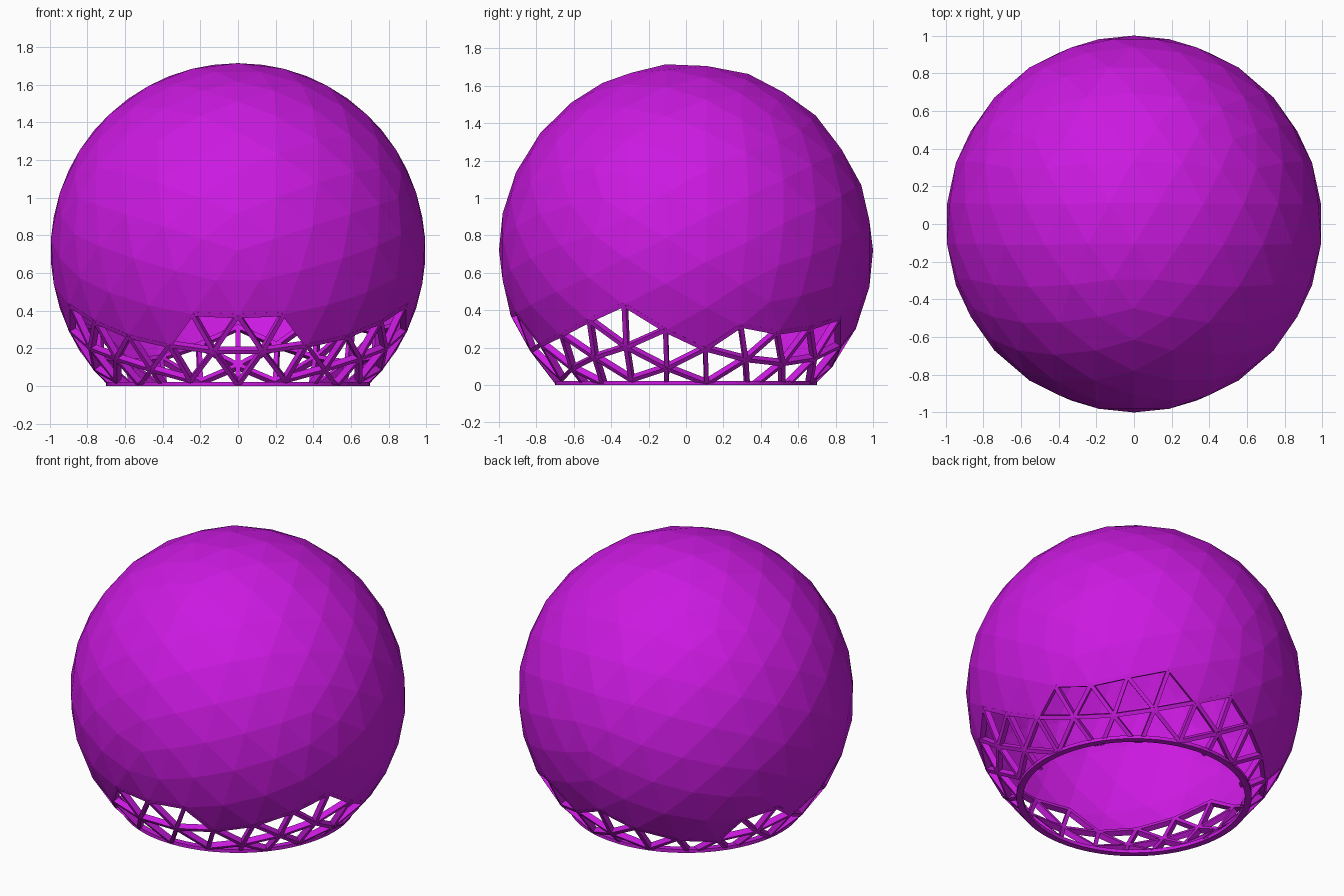
import bpy, bmesh, math
from mathutils import Vector, Matrix

if "Cube" in bpy.data.objects:
    bpy.data.objects.remove(bpy.data.objects["Cube"])

FREQ, CZ = 5, 0.72          # geodesic frequency, height of sphere centre

mat = bpy.data.materials.new("purple")
mat.diffuse_color = (0.6, 0.01, 0.75, 1)
mat.use_nodes = True
mat.node_tree.nodes["Principled BSDF"].inputs["Base Color"].default_value = mat.diffuse_color


def finish(name, bm):
    me = bpy.data.meshes.new(name)
    bm.to_mesh(me)
    bm.free()
    ob = bpy.data.objects.new(name, me)
    me.materials.append(mat)
    bpy.context.collection.objects.link(ob)
    return ob


# Icosahedron with its poles on the y axis
ico = bmesh.new()
pts = [Vector((0, -1, 0))]
for k in range(5):
    a = math.radians(72 * k)
    r = 2 / math.sqrt(5)
    pts.append(Vector((r * math.sin(a), -r / 2, r * math.cos(a))))
pts += [-p for p in pts]
for p in pts:
    ico.verts.new(p)
edge_len = min((pts[0] - p).length for p in pts[1:]) * 1.1
tris = [(pts[i], pts[j], pts[k])
        for i in range(12) for j in range(i + 1, 12) for k in range(j + 1, 12)
        if max((pts[i] - pts[j]).length, (pts[j] - pts[k]).length,
               (pts[i] - pts[k]).length) < edge_len]
ico.free()

# Geodesic triangles on the unit sphere
cells = []
for A, B, C in tris:
    def P(i, j):
        return ((A * (FREQ - i - j) + B * i + C * j) / FREQ).normalized()
    for i in range(FREQ):
        for j in range(FREQ - i):
            cells.append((P(i, j), P(i + 1, j), P(i, j + 1)))
            if i + j < FREQ - 1:
                cells.append((P(i + 1, j), P(i + 1, j + 1), P(i, j + 1)))

# Zigzag lower border of the panels: (azimuth, height) from front to back
side = [(-90, -.349), (-74.9, -.338), (-64.7, -.507), (-48.9, -.456), (-34.3, -.378),
        (-20.4, -.291), (-7.1, -.429), (7.05, -.531), (18.8, -.403), (33.3, -.44)]
back = [(75.8, -.514), (90.01, -.417)]
border_right = side + [(47.5, -.414), (63, -.36)] + back
border_left = side + [(41.2, -.61), (58.6, -.582)] + back


def has_panel(cell):
    c = (cell[0] + cell[1] + cell[2]).normalized()
    az = math.degrees(math.atan2(c.y, abs(c.x)))
    border = border_right if c.x > 0 else border_left
    for (a0, z0), (a1, z1) in zip(border, border[1:]):
        if a0 <= az <= a1:
            return c.z > z0 + (z1 - z0) * (az - a0) / (a1 - a0)
    return c.z > 0


lift = Vector((0, 0, CZ))

# Panel shell
bm = bmesh.new()
struts = {}
for cell in cells:
    if has_panel(cell):
        n = (cell[1] - cell[0]).cross(cell[2] - cell[0])
        order = cell if n.dot(cell[0]) > 0 else cell[::-1]
        bm.faces.new([bm.verts.new(p + lift) for p in order])
    else:
        for p, q in zip(cell, cell[1:] + cell[:1]):
            if max(p.z, q.z) + CZ > 0.03:
                m = (p + q) / 2
                struts[tuple(round(v, 3) + 0.0 for v in m)] = (p, q)
bmesh.ops.remove_doubles(bm, verts=bm.verts, dist=0.001)
finish("dome_panels", bm)

# Open lattice struts, trimmed at the ground
bm = bmesh.new()
W, D = 0.024, 0.036
for p, q in struts.values():
    x = (q - p).normalized()
    out = (p + q).normalized()
    y = out.cross(x)
    mid = (p + q) / 2 - out * D / 2 + lift
    rot = Matrix((x, y, out)).transposed().to_4x4()
    scale = Matrix.Diagonal(((q - p).length, W, D, 1))
    bmesh.ops.create_cube(bm, size=1, matrix=Matrix.Translation(mid) @ rot @ scale)
bmesh.ops.bisect_plane(bm, geom=bm.verts[:] + bm.edges[:] + bm.faces[:], dist=1e-5,
                       plane_co=(0, 0, 0.004), plane_no=(0, 0, -1), clear_outer=True)
finish("lattice_struts", bm)

# Base ring
bm = bmesh.new()
N = 64
loops = []
for r, z in [(0.66, 0), (0.70, 0), (0.70, 0.022), (0.66, 0.022)]:
    loops.append([bm.verts.new((r * math.cos(2 * math.pi * k / N),
                                r * math.sin(2 * math.pi * k / N), z)) for k in range(N)])
for a, b in zip(loops, loops[1:] + loops[:1]):
    for k in range(N):
        bm.faces.new((a[k], a[(k + 1) % N], b[(k + 1) % N], b[k]))
bmesh.ops.recalc_face_normals(bm, faces=bm.faces)
finish("base_ring", bm)
